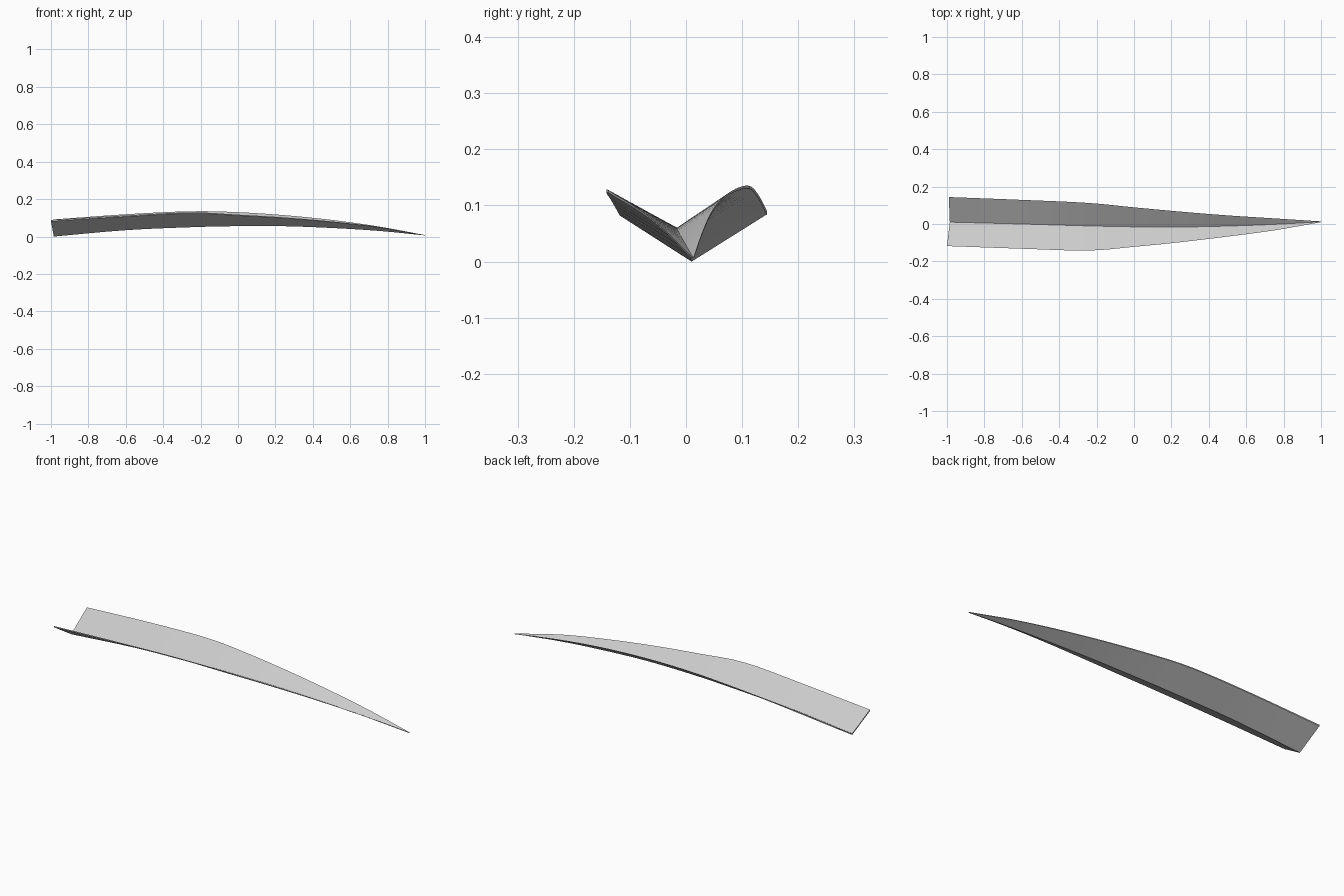
import bpy
import bmesh
from mathutils import Vector

cube = bpy.data.objects.get("Cube")
if cube:
    bpy.data.objects.remove(cube, do_unlink=True)

# Plain grey for the whole blade
grey = bpy.data.materials.new("light_grey")
grey.use_nodes = True
colour = (0.6, 0.6, 0.6, 1)
grey.diffuse_color = colour
grey.node_tree.nodes["Principled BSDF"].inputs["Base Color"].default_value = colour

# Guide curves along the blade: front rim, central fold, back rim
FRONT = [(-1, -.118, .089), (-.6, -.132, .113), (-.25, -.142, .129), (0, -.122, .117),
         (.25, -.097, .102), (.5, -.067, .081), (.75, -.034, .052), (1, .010, .008)]
FOLD = [(-.985, .010, .007), (-.6, 0, .040), (-.25, -.010, .055), (0, -.015, .060),
        (.25, -.016, .059), (.5, -.011, .049), (.75, -.002, .033), (1, .012, .008)]
BACK = [(-.99, .144, .091), (-.6, .129, .119), (-.25, .113, .135), (0, .089, .130),
        (.25, .066, .114), (.5, .046, .089), (.75, .030, .054), (1, .014, .008)]
STEPS = 4


def smooth_path(points):
    """Catmull-Rom samples through the guide points."""
    p = [Vector(q) for q in points]
    p = [2 * p[0] - p[1]] + p + [2 * p[-1] - p[-2]]
    path = []
    for a, b, c, d in zip(p, p[1:], p[2:], p[3:]):
        for i in range(STEPS):
            t = i / STEPS
            path.append(b + (c - a) * t / 2 + (2 * a - 5 * b + 4 * c - d) * t * t / 2
                        + (3 * b - a - 3 * c + d) * t ** 3 / 2)
    return path + [p[-2]]


# Loft a thin V-shaped shell, tapering in thickness to the tip
bm = bmesh.new()
rings = []
for rim_a, fold, rim_b in zip(*map(smooth_path, (FRONT, FOLD, BACK))):
    drop = Vector((0, 0, -(.0045 - .0025 * fold.x)))
    upper = [rim_a, fold, rim_b]
    lower = [v + drop for v in reversed(upper)]
    rings.append([bm.verts.new(v) for v in upper + lower])
for r, s in zip(rings, rings[1:]):
    for i in range(len(r)):
        j = (i + 1) % len(r)
        bm.faces.new((r[i], s[i], s[j], r[j]))

# Close both ends, one quad per wing
for r in (rings[0], rings[-1]):
    bm.faces.new((r[0], r[1], r[4], r[5]))
    bm.faces.new((r[1], r[2], r[3], r[4]))
bmesh.ops.recalc_face_normals(bm, faces=bm.faces)

mesh = bpy.data.meshes.new("folded_leaf_blade")
bm.to_mesh(mesh)
bm.free()
mesh.materials.append(grey)
blade = bpy.data.objects.new("folded_leaf_blade", mesh)
bpy.context.collection.objects.link(blade)

bpy.ops.object.select_all(action='DESELECT')
blade.select_set(True)
bpy.context.view_layer.objects.active = blade
bpy.ops.object.shade_smooth_by_angle(angle=.5)
